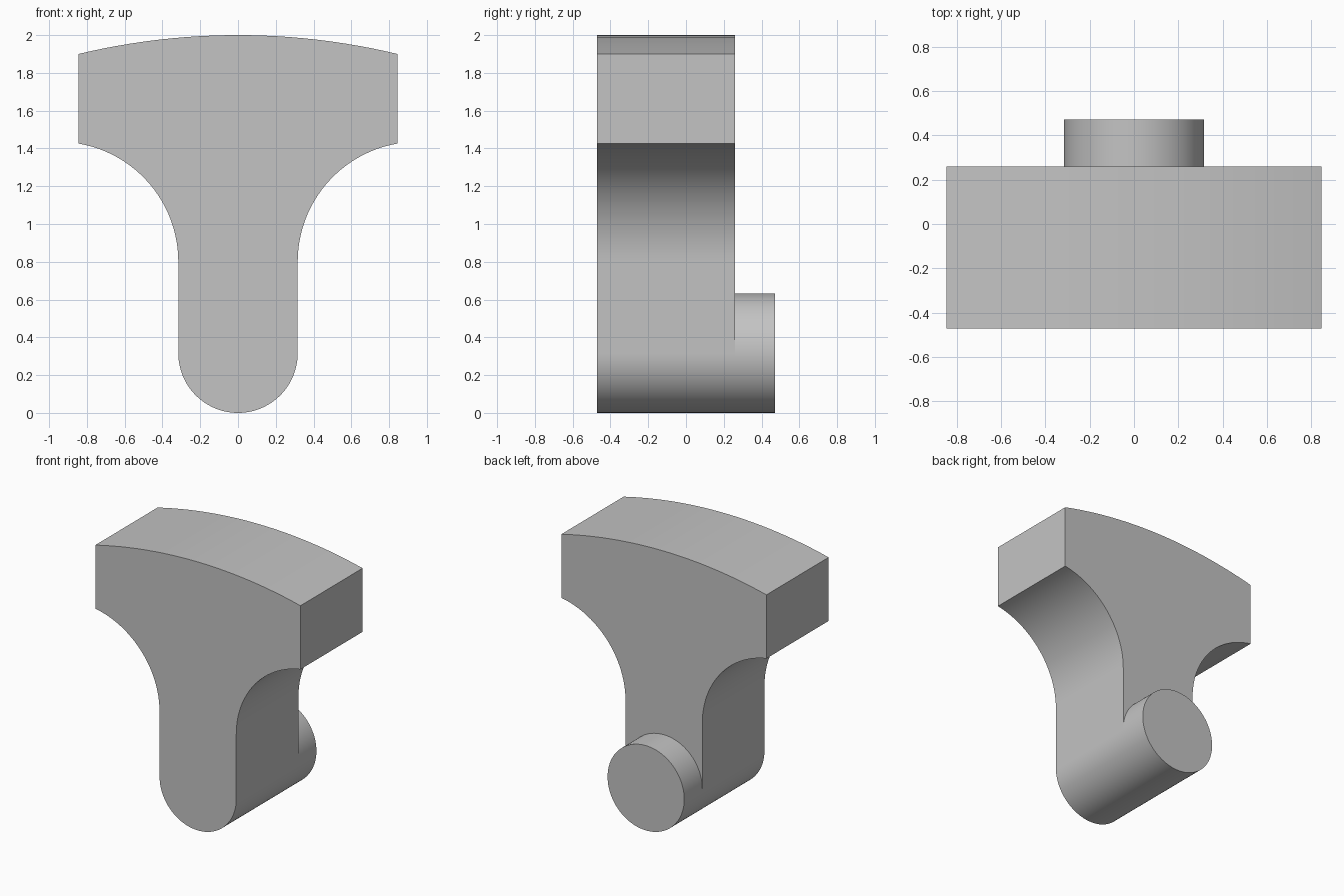
import bpy
import bmesh
from math import asin, atan2, cos, pi, radians, sin

if "Cube" in bpy.data.objects:
    bpy.data.objects.remove(bpy.data.objects["Cube"], do_unlink=True)

FRONT, STEP, BACK = -0.472, 0.26, 0.472
STEM = 0.316              # stem half width and pin radius
HALF, SHOULDER = 0.845, 1.9
HEEL, STEM_TOP = 1.426, 0.8

grey = bpy.data.materials.new("plain grey")
grey.use_nodes = True
colour = (0.55, 0.55, 0.55, 1)
grey.diffuse_color = colour
grey.node_tree.nodes["Principled BSDF"].inputs["Base Color"].default_value = colour


def arc(cx, cz, r, start, end, steps):
    """Points on an arc in the x-z plane."""
    angles = [start + (end - start) * i / steps for i in range(steps + 1)]
    return [(cx + r * cos(a), cz + r * sin(a)) for a in angles]


def extrude(name, profile, y0, y1):
    """Solid made by sweeping an x-z profile along y."""
    bm = bmesh.new()
    face = bm.faces.new([bm.verts.new((x, y0, z)) for x, z in profile])
    swept = bmesh.ops.extrude_face_region(bm, geom=[face], use_keep_orig=True)
    verts = [v for v in swept["geom"] if isinstance(v, bmesh.types.BMVert)]
    bmesh.ops.translate(bm, verts=verts, vec=(0, y1 - y0, 0))
    bmesh.ops.recalc_face_normals(bm, faces=bm.faces)
    mesh = bpy.data.meshes.new(name)
    bm.to_mesh(mesh)
    bm.free()
    mesh.materials.append(grey)
    obj = bpy.data.objects.new(name, mesh)
    bpy.context.collection.objects.link(obj)
    bpy.ops.object.select_all(action="DESELECT")
    obj.select_set(True)
    bpy.context.view_layer.objects.active = obj
    bpy.ops.object.shade_smooth_by_angle(angle=radians(25))
    return obj


# Right half of the outline: rounded foot, stem, concave flank, crowned head
run, rise = HALF - STEM, HEEL - STEM_TOP
flank_r = (run ** 2 + rise ** 2) / (2 * run)
flank_x = STEM + flank_r
crown = 2 - SHOULDER
crown_r = (HALF ** 2 + crown ** 2) / (2 * crown)
crown_a = asin(HALF / crown_r)

half = arc(0, STEM, STEM, -pi / 2, 0, 24)
half += arc(flank_x, STEM_TOP, flank_r, pi, atan2(rise, HALF - flank_x), 24)
half += arc(0, 2 - crown_r, crown_r, pi / 2 - crown_a, pi / 2, 12)
mirrored = [(-x, z) for x, z in reversed(half[1:-1])]
extrude("tee_body", half + mirrored, FRONT, STEP)

# Round pin behind the foot
extrude("round_pin", arc(0, STEM, STEM, -pi / 2, 3 * pi / 2, 96)[:-1], STEP, BACK)
